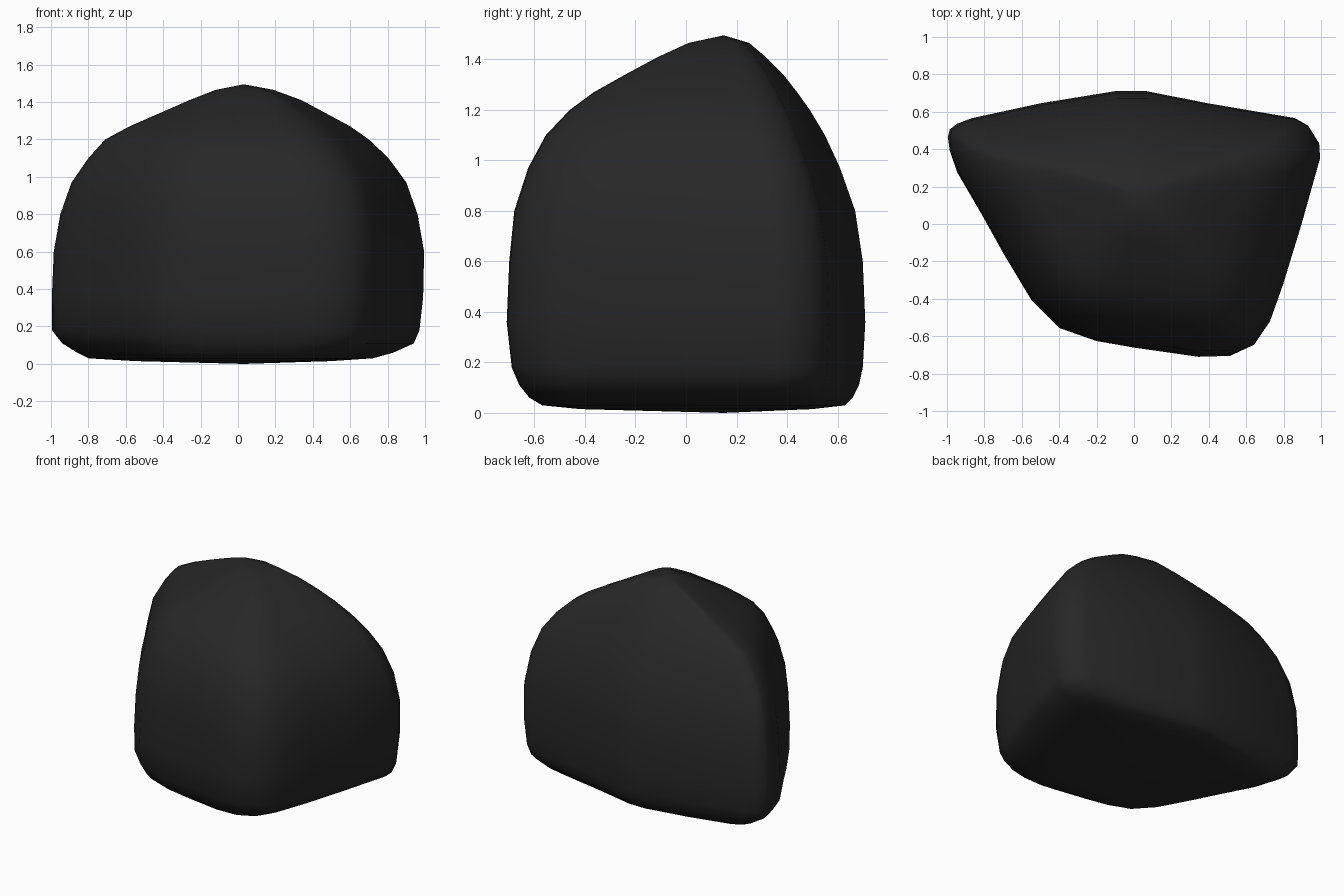
import bpy, bmesh

# plan outline of the boulder at its widest (counter-clockwise order irrelevant, fixed later)
OUTLINE = [(-1, .47), (-.99, .51), (-.95, .54), (-.87, .57), (-.5, .65), (-.1, .715),
           (.07, .715), (.4, .65), (.87, .57), (.94, .53), (.995, .44), (1, .36),
           (.9, 0), (.8, -.33), (.73, -.53), (.65, -.65), (.52, -.71), (.35, -.715),
           (0, -.665), (-.2, -.63), (-.4, -.56), (-.55, -.41), (-.7, -.16),
           (-.8, .02), (-.95, .28), (-.99, .4)]

# height, left, right, front, back extents of each layer
LEVELS = [(.015, -.55, .5, -.42, .5), (.03, -.80, .72, -.57, .63), (.06, -.86, .83, -.62, .66),
          (.11, -.94, .94, -.66, .685), (.18, -.995, .97, -.69, .70), (.36, -.995, .99, -.71, .71),
          (.6, -.985, .995, -.70, .70), (.8, -.95, .96, -.68, .67), (.97, -.89, .90, -.625, .61),
          (1.1, -.80, .805, -.555, .55), (1.2, -.71, .70, -.46, .49), (1.27, -.58, .60, -.365, .44),
          (1.34, -.42, .47, -.24, .385), (1.41, -.26, .34, -.11, .315), (1.465, -.12, .19, .01, .25)]


def fit(v, lo, hi, a, b):
    return a + (v - lo) / (hi - lo) * (b - a)


bm = bmesh.new()
rings = []
for z, x0, x1, y0, y1 in LEVELS:
    rings.append([bm.verts.new((fit(x, -1, 1, x0, x1), fit(y, -.715, .715, y0, y1), z))
                  for x, y in OUTLINE])

# side walls
n = len(OUTLINE)
for a, b in zip(rings, rings[1:]):
    for i in range(n):
        j = (i + 1) % n
        bm.faces.new((a[i], a[j], b[j], b[i]))

# crown and underside
for ring, tip in ((rings[0], (.03, .15, 0)), (rings[-1], (.03, .15, 1.495))):
    c = bm.verts.new(tip)
    for i in range(n):
        bm.faces.new((ring[i], ring[(i + 1) % n], c))

# soften slightly
bmesh.ops.recalc_face_normals(bm, faces=bm.faces)
for f in bm.faces:
    f.smooth = True
me = bpy.data.meshes.new("boulder")
bm.to_mesh(me)
bm.free()

rock = bpy.data.objects.new("boulder", me)
bpy.context.collection.objects.link(rock)
mat = bpy.data.materials.new("charcoal stone")
mat.diffuse_color = (.02, .02, .02, 1)
me.materials.append(mat)
